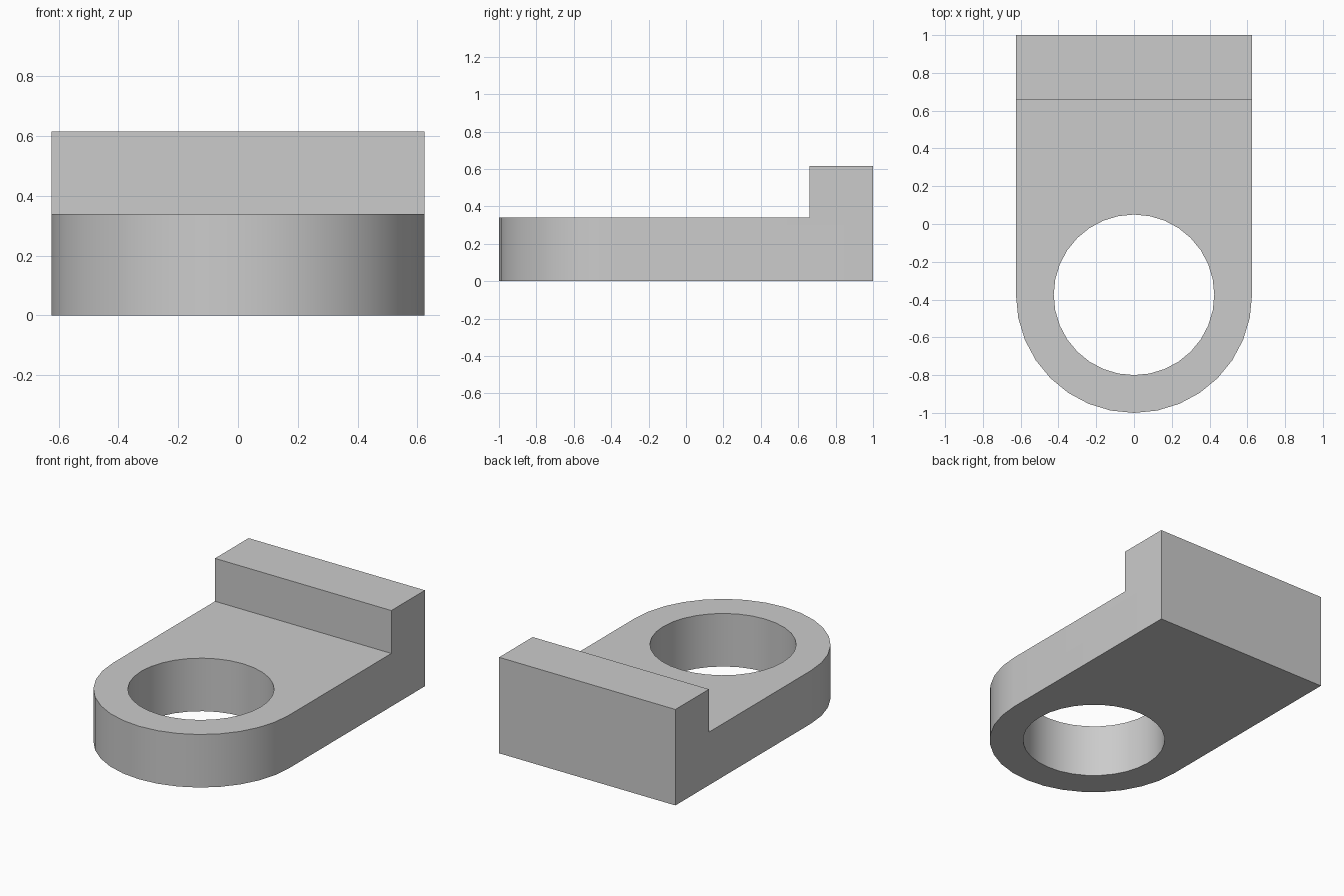
import bpy, bmesh
from math import sin, cos, pi, radians

cube = bpy.data.objects.get("Cube")
if cube:
    bpy.data.objects.remove(cube, do_unlink=True)

RADIUS, HOLE, CENTRE_Y = 0.625, 0.425, -0.375
PLATE_H, LIP_H, LIP_Y = 0.34, 0.615, 0.66
SEGMENTS = 32

grey = bpy.data.materials.new("plain grey")
grey.use_nodes = True
colour = (0.6, 0.6, 0.6, 1)
grey.diffuse_color = colour
grey.node_tree.nodes["Principled BSDF"].inputs["Base Color"].default_value = colour


def arc(radius, start, sweep, steps):
    return [(radius * cos(start + sweep * i / steps),
             CENTRE_Y + radius * sin(start + sweep * i / steps))
            for i in range(steps + 1)]


def prism(name, outline, bottom, top):
    """Extrude a flat outline between two heights."""
    bm = bmesh.new()
    face = bm.faces.new([bm.verts.new((x, y, bottom)) for x, y in outline])
    side = bmesh.ops.extrude_face_region(bm, geom=[face], use_keep_orig=True)
    moved = [v for v in side["geom"] if isinstance(v, bmesh.types.BMVert)]
    bmesh.ops.translate(bm, verts=moved, vec=(0, 0, top - bottom))
    bmesh.ops.recalc_face_normals(bm, faces=bm.faces)
    mesh = bpy.data.meshes.new(name)
    obj = bpy.data.objects.new(name, mesh)
    bpy.context.collection.objects.link(obj)
    mesh.materials.append(grey)
    return obj, bm


# Plate with a half-round front end
outline = arc(RADIUS, pi, pi, SEGMENTS // 2) + [(RADIUS, 1), (-RADIUS, 1)]
bracket, bm = prism("lipped_plate", outline, 0, PLATE_H)

# Raised lip along the back edge, grown from the plate's top
bmesh.ops.bisect_plane(bm, geom=bm.verts[:] + bm.edges[:] + bm.faces[:],
                       plane_co=(0, LIP_Y, 0), plane_no=(0, 1, 0))
strip = [f for f in bm.faces
         if f.normal.z > 0.9 and f.calc_center_median().y > LIP_Y]
grown = bmesh.ops.extrude_face_region(bm, geom=strip)
bmesh.ops.translate(bm, vec=(0, 0, LIP_H - PLATE_H),
                    verts=[v for v in grown["geom"] if isinstance(v, bmesh.types.BMVert)])
bmesh.ops.dissolve_limit(bm, angle_limit=radians(1), verts=bm.verts, edges=bm.edges)
bmesh.ops.recalc_face_normals(bm, faces=bm.faces)
bm.to_mesh(bracket.data)
bm.free()

# Round through hole
cutter, bm = prism("hole_cutter", arc(HOLE, 0, 2 * pi, SEGMENTS)[:-1], -0.2, 0.8)
bm.to_mesh(cutter.data)
bm.free()
cutter.hide_render = True
cut = bracket.modifiers.new("hole", "BOOLEAN")
cut.operation, cut.solver, cut.object = "DIFFERENCE", "EXACT", cutter

bpy.ops.object.select_all(action="DESELECT")
bracket.select_set(True)
bpy.context.view_layer.objects.active = bracket
bpy.ops.object.modifier_apply(modifier=cut.name)
bpy.data.objects.remove(cutter, do_unlink=True)
bpy.ops.object.shade_smooth_by_angle(angle=radians(30))
